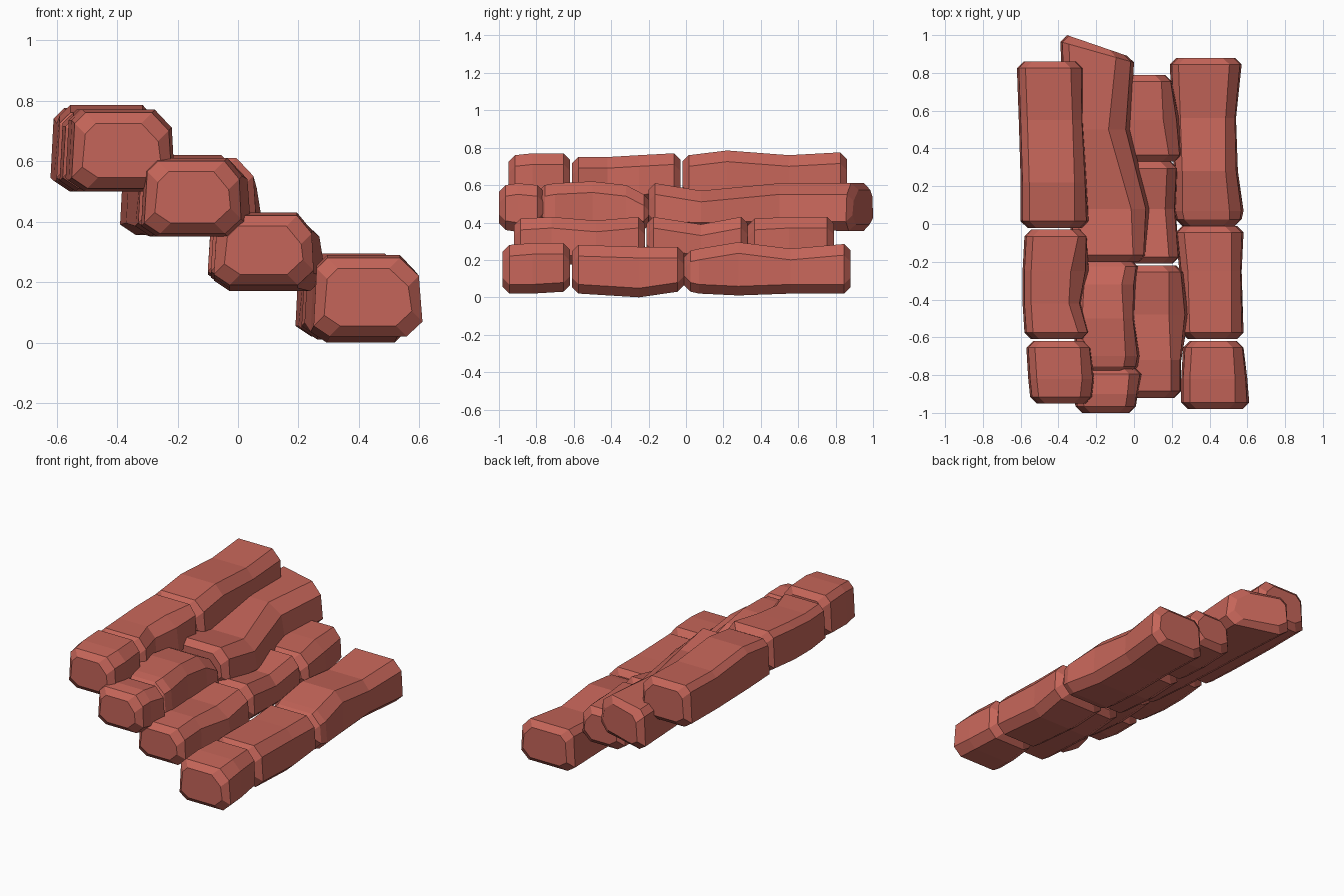
import bpy, bmesh

mat = bpy.data.materials.new("red_stone")
mat.diffuse_color = (0.56, 0.13, 0.10, 1)


def section(bm, y, x0, x1, z0, z1, slope, inset=0.0, skew=0.0):
    """Chamfered stone cross-section; slope widens the upper right chamfer."""
    x0, x1, z0, z1 = x0 + inset, x1 - inset, z0 + inset, z1 - inset
    c = 0.035
    pts = [(x0 + c * 1.5, z0), (x1 - c * 1.5, z0), (x1, z0 + c * 1.4), (x1 - slope * 0.3, z1 - c * 1.7),
           (x1 - c - slope, z1), (x0 + c * 1.3, z1), (x0 + 0.01, z1 - c), (x0, z0 + c)]
    return [bm.verts.new((x, y - skew * (x - x0) / (x1 - x0), z)) for x, z in pts]


def stone(name, stations, skew=0.0):
    """Loft a faceted stone along y through (y, x0, x1, z0, z1, slope) stations."""
    bm = bmesh.new()
    e = 0.035
    first, last = stations[0], stations[-1]
    rings = [section(bm, *first, inset=e)]
    rings.append(section(bm, first[0] + e, *first[1:]))
    rings += [section(bm, *s) for s in stations[1:-1]]
    rings.append(section(bm, last[0] - e, *last[1:], skew=skew))
    rings.append(section(bm, *last, inset=e, skew=skew))
    for a, b in zip(rings, rings[1:]):
        for i in range(8):
            j = (i + 1) % 8
            bm.faces.new((a[i], a[j], b[j], b[i]))
    bm.faces.new(rings[0])
    bm.faces.new(rings[-1])
    bmesh.ops.recalc_face_normals(bm, faces=bm.faces[:])
    me = bpy.data.meshes.new(name)
    bm.to_mesh(me)
    bm.free()
    me.materials.append(mat)
    ob = bpy.data.objects.new(name, me)
    bpy.context.collection.objects.link(ob)


# Top step
stone("top_step_front", [(-0.95, -0.55, -0.22, 0.51, 0.76, 0.03), (-0.82, -0.56, -0.21, 0.50, 0.77, 0.03),
                         (-0.62, -0.57, -0.23, 0.51, 0.77, 0.02)])
stone("top_step_middle", [(-0.61, -0.58, -0.24, 0.51, 0.75, 0.02), (-0.42, -0.59, -0.28, 0.50, 0.75, 0.03),
                          (-0.25, -0.59, -0.24, 0.50, 0.76, 0.06), (-0.03, -0.58, -0.25, 0.51, 0.77, 0.01)])
stone("top_step_back", [(-0.02, -0.60, -0.24, 0.51, 0.76, 0.04), (0.22, -0.60, -0.25, 0.50, 0.785, 0.03),
                        (0.55, -0.61, -0.27, 0.50, 0.76, 0.02), (0.86, -0.62, -0.27, 0.51, 0.775, 0.03)])

# Second step
stone("second_step_front", [(-1.0, -0.31, 0.01, 0.36, 0.60, 0.02), (-0.9, -0.32, 0.02, 0.35, 0.61, 0.02),
                            (-0.76, -0.31, 0.04, 0.37, 0.60, 0.03)])
stone("second_step_middle", [(-0.79, -0.31, 0.02, 0.37, 0.60, 0.04), (-0.70, -0.31, 0.03, 0.36, 0.61, 0.04),
                             (-0.50, -0.32, 0.0, 0.35, 0.62, 0.02), (-0.32, -0.31, 0.01, 0.35, 0.60, 0.04),
                             (-0.19, -0.31, 0.02, 0.36, 0.55, 0.03)])
stone("second_step_back", [(-0.20, -0.33, 0.06, 0.36, 0.61, 0.03), (0.08, -0.34, 0.08, 0.35, 0.57, 0.06),
                           (0.50, -0.37, -0.02, 0.36, 0.61, 0.08), (1.0, -0.39, 0.0, 0.355, 0.61, 0.06)], skew=0.11)

# Third step
stone("third_step_front", [(-0.92, -0.08, 0.25, 0.19, 0.42, 0.02), (-0.72, -0.08, 0.25, 0.18, 0.43, 0.02),
                           (-0.48, -0.08, 0.29, 0.17, 0.41, 0.07), (-0.22, -0.08, 0.26, 0.19, 0.43, 0.04)])
stone("third_step_middle", [(-0.21, -0.09, 0.24, 0.20, 0.43, 0.02), (0.08, -0.09, 0.22, 0.18, 0.39, 0.02),
                            (0.33, -0.09, 0.23, 0.19, 0.43, 0.02)])
stone("third_step_back", [(0.33, -0.10, 0.25, 0.20, 0.42, 0.03), (0.55, -0.10, 0.24, 0.19, 0.43, 0.05),
                          (0.79, -0.10, 0.20, 0.20, 0.43, 0.02)])

# Bottom step
stone("bottom_step_front", [(-0.98, 0.25, 0.61, 0.02, 0.28, 0.04), (-0.82, 0.25, 0.60, 0.02, 0.29, 0.03),
                            (-0.62, 0.26, 0.58, 0.03, 0.29, 0.02)])
stone("bottom_step_middle", [(-0.61, 0.25, 0.58, 0.02, 0.28, 0.03), (-0.25, 0.24, 0.57, 0.0, 0.27, 0.02),
                             (-0.01, 0.22, 0.58, 0.03, 0.27, 0.03)])
stone("bottom_step_back", [(-0.01, 0.22, 0.57, 0.03, 0.25, 0.03), (0.07, 0.21, 0.58, 0.02, 0.26, 0.04),
                           (0.28, 0.21, 0.55, 0.01, 0.295, 0.03), (0.56, 0.20, 0.54, 0.02, 0.26, 0.02),
                           (0.88, 0.19, 0.57, 0.02, 0.285, 0.03)])
